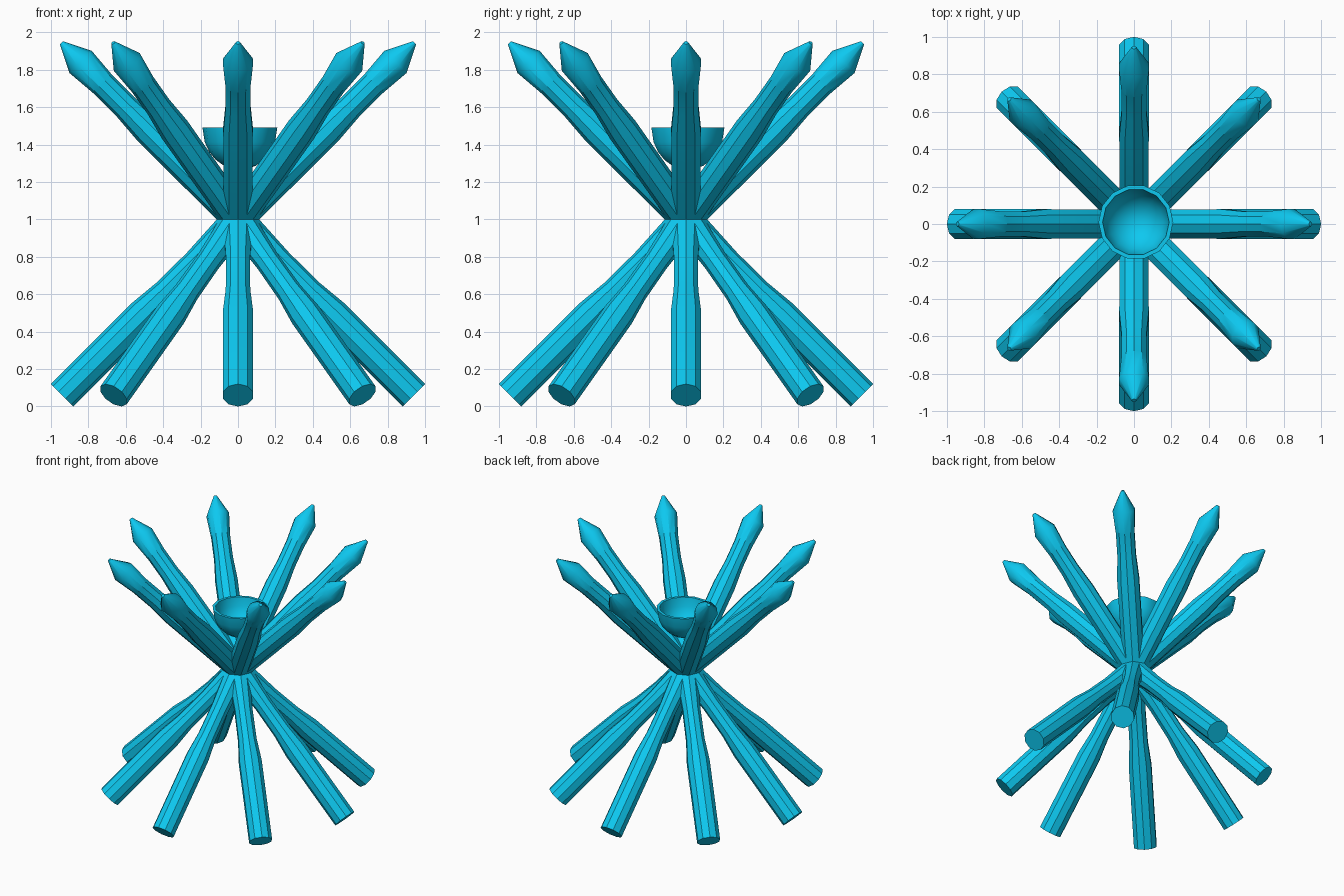
import bpy
from math import cos, sin, pi, sqrt, radians
from mathutils import Matrix, Vector

if "Cube" in bpy.data.objects:
    bpy.data.objects.remove(bpy.data.objects["Cube"])

mat = bpy.data.materials.new("cyan")
mat.diffuse_color = (0.004, 0.58, 0.87, 1)
mat.use_nodes = True
mat.node_tree.nodes["Principled BSDF"].inputs["Base Color"].default_value = mat.diffuse_color


def lathe(name, profile, sides, matrix, angle):
    """Revolve (radius, height) points; the first and last ring are capped."""
    verts, faces = [], []
    for r, h in profile:
        for i in range(sides):
            a = 2 * pi * i / sides
            verts.append(matrix @ Vector((r * cos(a), r * sin(a), h)))
    for k in range(len(profile) - 1):
        for i in range(sides):
            j = (i + 1) % sides
            faces.append((k * sides + i, k * sides + j,
                          (k + 1) * sides + j, (k + 1) * sides + i))
    top = (len(profile) - 1) * sides
    faces.append(tuple(reversed(range(sides))))
    faces.append(tuple(range(top, top + sides)))
    me = bpy.data.meshes.new(name)
    me.from_pydata(verts, [], faces)
    me.materials.append(mat)
    ob = bpy.data.objects.new(name, me)
    bpy.context.collection.objects.link(ob)
    bpy.ops.object.select_all(action='DESELECT')
    ob.select_set(True)
    bpy.context.view_layer.objects.active = ob
    bpy.ops.object.shade_smooth_by_angle(angle=radians(angle))


# Eight pointed rods crossing at the centre, each tilted 45 degrees
rod = [(0.085, -1.33), (0.085, -0.72), (0.069, -0.55), (0.067, -0.32),
       (0.08, -0.08), (0.082, 0.32), (0.083, 0.68), (0.070, 0.85),
       (0.070, 1.02), (0.084, 1.19), (0.012, 1.335)]
s = 1 / sqrt(2)
for n in range(8):
    a = n * pi / 4
    axis = Vector((cos(a) * s, sin(a) * s, s))
    side = Vector((cos(a) * s, sin(a) * s, -s))
    m = Matrix((side, axis.cross(side), axis)).transposed().to_4x4()
    lathe(f"rod_{n + 1}", rod, 10, Matrix.Translation((0, 0, 1)) @ m, 35)

# Hollow bowl held between the rods: outer wall up, inner wall down
outer = [(0.2 * sin(t), 0.225 * (1 - cos(t)))
         for t in [radians(d) for d in (10, 25, 40, 55, 70, 90)]]
inner = [(0.178 * sin(t), 0.225 - 0.2 * cos(t))
         for t in [radians(d) for d in (90, 70, 55, 40, 25, 10)]]
lathe("bowl", outer + inner, 14, Matrix.Translation((0.01, 0.01, 1.265)), 40)
